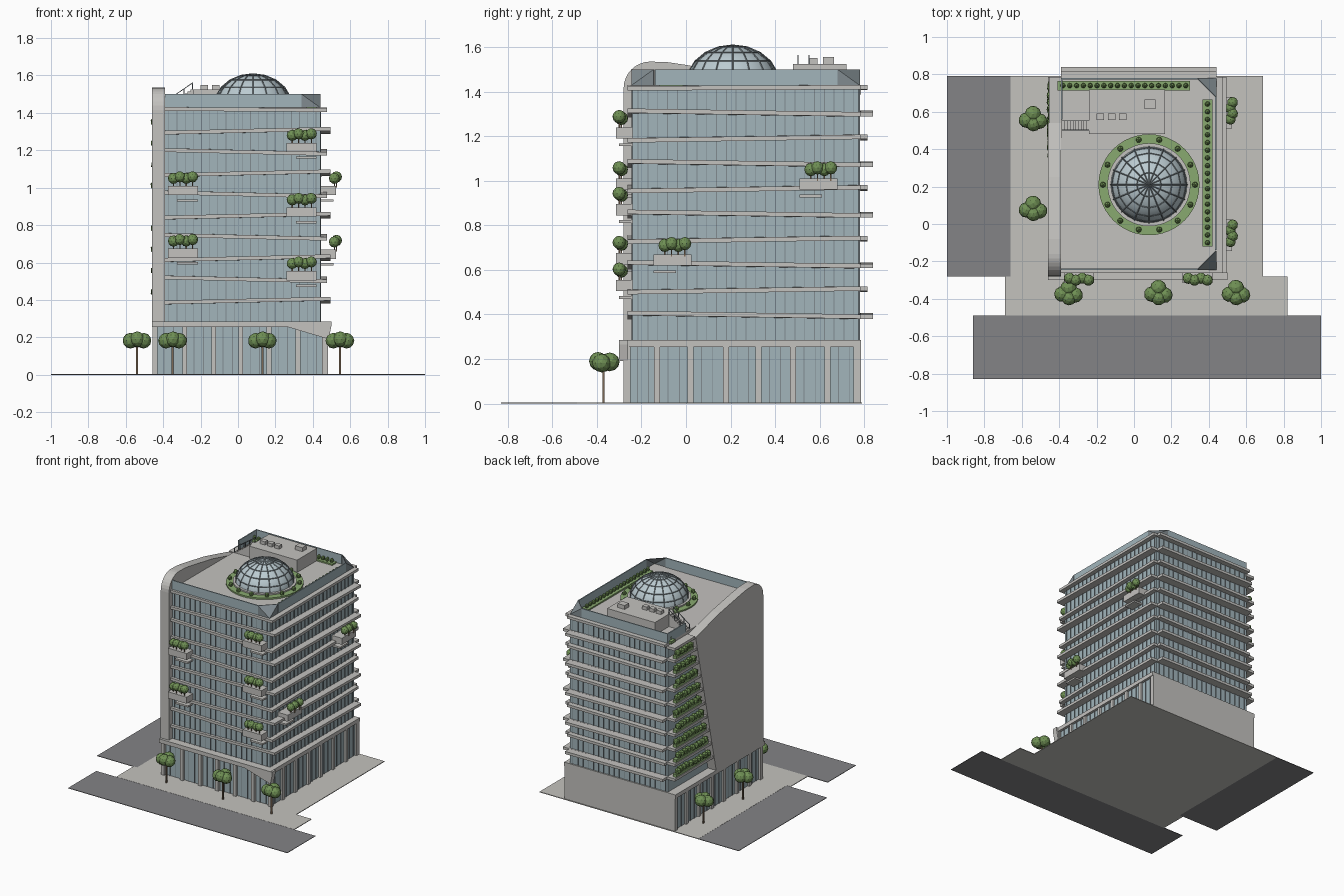
import bpy, bmesh, math, random
from mathutils import Matrix, Vector

if "Cube" in bpy.data.objects:
    bpy.data.objects.remove(bpy.data.objects["Cube"])
random.seed(4)

MATS = {}
COLS = dict(glass=(.36, .46, .50), glass_light=(.5, .6, .64), road=(.23, .23, .24), pave=(.55, .54, .51),
            leaf=(.16, .28, .09), hedge=(.25, .40, .16), trunk=(.2, .14, .09), frame=(.22, .26, .28),
            stone=(.55, .54, .52))


def finish(name, bm, col=None):
    bmesh.ops.recalc_face_normals(bm, faces=bm.faces)
    me = bpy.data.meshes.new(name)
    bm.to_mesh(me)
    bm.free()
    ob = bpy.data.objects.new(name, me)
    bpy.context.collection.objects.link(ob)
    if col:
        if col not in MATS:
            MATS[col] = bpy.data.materials.new(col)
            MATS[col].diffuse_color = (*COLS[col], 1)
        me.materials.append(MATS[col])
    return ob


def boxes(name, items, col=None):
    bm = bmesh.new()
    for x0, x1, y0, y1, z0, z1 in items:
        m = Matrix.Translation(((x0 + x1) / 2, (y0 + y1) / 2, (z0 + z1) / 2)) @ \
            Matrix.Diagonal((x1 - x0, y1 - y0, z1 - z0, 1))
        bmesh.ops.create_cube(bm, size=1, matrix=m)
    return finish(name, bm, col)


def prism(bm, pts, vec):
    f = bm.faces.new([bm.verts.new(p) for p in pts])
    r = bmesh.ops.extrude_face_region(bm, geom=[f])
    bmesh.ops.translate(bm, verts=[v for v in r['geom'] if isinstance(v, bmesh.types.BMVert)], vec=vec)


def blobs(name, items, col='leaf', sub=1):
    bm = bmesh.new()
    for x, y, z, r, rz in items:
        m = Matrix.Translation((x, y, z)) @ Matrix.Rotation(random.random() * 6, 4, 'Z') @ Matrix.Diagonal((r, r, rz, 1))
        bmesh.ops.create_icosphere(bm, subdivisions=sub, radius=1, matrix=m)
    return finish(name, bm, col)


# ground
boxes('pavement', [(-.69, .82, -.49, -.28, 0, .005), (-.66, .69, -.28, .79, 0, .005)], 'pave')
boxes('roads', [(-.86, 1, -.83, -.49, 0, .004), (-1, -.66, -.28, .79, 0, .004)], 'road')

# podium
boxes('podium_glass', [(-.44, .465, -.26, .77, .005, .26)], 'glass')
boxes('podium_back_wall', [(-.455, .48, .765, .785, .005, .28)], 'stone')
boxes('podium_cornice', [(-.46, .485, -.30, .785, .255, .285)], 'stone')
xs = [-.445, -.285, -.13, .015, .165, .32, .465]
ys = [-.268, -.13, .02, .18, .325, .48, .635, .765]
pil = [(x - .013, x + .013, -.28, -.25, .005, .26) for x in xs]
pil += [(a, b, y - .013, y + .013, .005, .26) for y in ys for a, b in ((.45, .48), (-.455, -.43))]
boxes('podium_pillars', pil, 'stone')
mull = [(x + d - .002, x + d + .002, -.264, -.25, .005, .255) for x in xs[:-1] for d in (.05, .1)]
mull += [(a, b, y + d - .002, y + d + .002, .005, .255) for y in ys[:-1] for d in (.05, .1)
         for a, b in ((.46, .469), (-.444, -.43))]
boxes('podium_mullions', mull, 'frame')
bm = bmesh.new()
prism(bm, [(.25, -.30, .26), (.5, -.30, .285), (.5, -.30, .265), (.485, -.30, .19)], (0, .04, 0))
finish('entrance_canopy', bm, 'stone')

# tower glass with mullions
boxes('tower_glass', [(-.39, .44, -.24, .775, .285, 1.42)], 'glass')
mull = []
for i in range(19):
    x = -.37 + i * .0437
    mull += [(x - .002, x + .002, a, b, .285, 1.42) for a, b in ((-.245, -.235), (.77, .78))]
for i in range(23):
    y = -.215 + i * .044
    mull.append((.435, .445, y - .002, y + .002, .285, 1.42))
boxes('tower_mullions', mull, 'frame')

# tilted floor ledges
STEP = .1135
floors = [.285 + STEP * k for k in range(1, 11)]
bm = bmesh.new()
for k, z in enumerate(floors):
    t = .010 if k % 2 else -.010
    if k == 9:
        t = .003
    xr, yb = (.475, .815) if k % 2 else (.495, .84)
    zz = z - .012
    prism(bm, [(-.39, -.262, zz + t), (xr, -.262, zz - t), (xr, .785, zz + t * .6), (-.39, .785, zz)], (0, 0, .02))
    prism(bm, [(-.39, .77, zz), (.44, .77, zz + t * .6), (.44, yb, zz + t * .6), (-.39, yb, zz)], (0, 0, .02))
finish('floor_ledges', bm, 'stone')

# left side wall with rounded top front corner and slanted rear edge
R = .12
prof = [(-.28, .28), (.29, .28), (.54, 1.40), (.25, 1.475), (0, 1.52), (-.08, 1.532)]
prof += [(-.28 + R - R * math.sin(a), 1.535 - R + R * math.cos(a)) for a in [i * math.pi / 16 for i in range(9)]]
bm = bmesh.new()
prism(bm, [(-.46, y, z) for y, z in prof], (.07, 0, 0))
finish('side_wall', bm, 'stone')

# planted terraces beside the slanted wall
ter, tubs, plants = [], [], []
for z in floors[:-1] + [1.40]:
    ye = .29 + .25 * (z - .28) / 1.12
    ter.append((-.455, -.385, ye, .785, z - .012, z + .008))
    if z < 1.39:
        tubs.append((-.45, -.42, ye + .03, .76, z + .008, z + .03))
        n = int((.74 - ye) / .04)
        plants += [(-.437 + random.uniform(-.008, .008), ye + .05 + i * .04, z + .045, .026, .026) for i in range(n)]
boxes('terrace_slabs', ter, 'stone')
boxes('terrace_planters', tubs, 'hedge')
blobs('terrace_plants', plants)

# roof parapet with folded corners
Z0, Z1, T = 1.428, 1.5, .008
boxes('parapet', [(-.39, .34, -.245, -.245 + T, Z0, Z1), (.44 - T, .44, -.14, .68, Z0, Z1),
                  (-.39, .34, .78 - T, .78, Z0, Z1), (-.39, -.39 + T, .56, .78, Z0, Z1)], 'glass')
bm = bmesh.new()
for yc, s in ((-.245, 1), (.78, -1)):
    a, b, c = (.34, yc, Z1), (.44, yc + s * .1, Z1), (.44, yc, Z0)
    for tri in ((a, b, c), (a, c, (.34, yc, Z0)), (b, (.44, yc + s * .1, Z0), c)):
        prism(bm, tri, (-.003, s * .003, 0))
finish('parapet_corners', bm, 'frame')

# dome with ribs and planted ring
C = Vector((.08, .21, 0))


def dome(name, seg, rings, r, h, col):
    bm = bmesh.new()
    bmesh.ops.create_uvsphere(bm, u_segments=seg, v_segments=rings, radius=1)
    bmesh.ops.delete(bm, geom=[v for v in bm.verts if v.co.z < -.01], context='VERTS')
    bmesh.ops.transform(bm, verts=bm.verts, matrix=Matrix.Translation((C.x, C.y, 1.435)) @ Matrix.Diagonal((r, r, h, 1)))
    return finish(name, bm, col)


d = dome('dome_glass', 32, 20, .205, .172, 'glass_light')
for p in d.data.polygons:
    p.use_smooth = True
ribs = dome('dome_ribs', 16, 10, .209, .174, 'frame')
w = ribs.modifiers.new('ribs', 'WIREFRAME')
w.thickness = .006


def ring(name, r0, r1, z0, z1, col):
    bm = bmesh.new()
    n = 48
    loops = []
    for r, z in ((r0, z0), (r1, z0), (r1, z1), (r0, z1)):
        loops.append([bm.verts.new((C.x + r * math.cos(i * math.tau / n), C.y + r * math.sin(i * math.tau / n), z))
                      for i in range(n)])
    for k in range(4):
        A, B = loops[k], loops[(k + 1) % 4]
        for i in range(n):
            bm.faces.new((A[i], A[(i + 1) % n], B[(i + 1) % n], B[i]))
    finish(name, bm, col)


ring('dome_curb', .19, .222, 1.42, 1.45, 'stone')
ring('dome_planter', .222, .27, 1.42, 1.44, 'hedge')
boxes('roof_planters', [(.365, .42, -.12, .665, 1.42, 1.44), (-.41, .3, .715, .765, 1.42, 1.44)], 'hedge')
sh = [(C.x + .246 * math.cos(a), C.y + .246 * math.sin(a), 1.453, .017, .02) for a in
      [i * math.tau / 14 for i in range(14)]]
sh += [(.393, -.1 + i * .0412, 1.453, .015, .02) for i in range(19)]
sh += [(-.38 + i * .0365, .74, 1.453, .015, .02) for i in range(19)]
blobs('roof_shrubs', sh)

# plant room, vents, stairs and handrail
boxes('plant_room', [(-.24, .165, .48, .72, 1.42, 1.525)], 'stone')
boxes('roof_vents', [(x, x + .04, .555, .59, 1.525, 1.55) for x in (-.2, -.14, -.08)] +
      [(.055, .115, .615, .665, 1.525, 1.555)], 'stone')
boxes('roof_stairs', [(-.385 + i * .0145, -.24, .5, .55, 1.42 + i * .0105, 1.4305 + i * .0105) for i in range(10)], 'stone')
bm = bmesh.new()
for y in (.5, .55):
    prism(bm, [(-.385, y, 1.465), (-.24, y, 1.565), (-.24, y, 1.56), (-.385, y, 1.46)], (0, .004, 0))
    for i in range(4):
        x, z = -.383 + i * .046, 1.425 + i * .032
        prism(bm, [(x, y, z), (x + .004, y, z), (x + .004, y, z + .04), (x, y, z + .04)], (0, .004, 0))
finish('stair_handrail', bm, 'frame')

# balcony planters with small trees
tub, trunks, crowns = [], [], []
for x0, z in ((-.375, .96), (-.375, .625), (.26, 1.19), (.26, .845), (.26, .505)):
    tub += [(x0, x0 + .16, -.315, -.24, z, z + .05), (x0 + .05, x0 + .16, -.30, -.24, z - .035, z - .022)]
    for i in range(4):
        x, y = x0 + .03 + i * .034, -.29 - .01 * (i % 2)
        trunks.append((x - .003, x + .003, y - .003, y + .003, z + .04, z + .09))
        crowns.append((x, y, z + .09 + .008 * (i % 2), .03, .03))
for y0, z in ((.51, .96), (-.145, .62)):
    tub += [(.44, .525, y0, y0 + .17, z, z + .05), (.44, .51, y0, y0 + .1, z - .035, z - .022)]
    for i in range(4):
        y, x = y0 + .05 + i * .03, .515 + .012 * (i % 2)
        trunks.append((x - .003, x + .003, y - .003, y + .003, z + .04, z + .09))
        crowns.append((x, y, z + .09 + .008 * (i % 2), .029, .03))
boxes('balcony_planters', tub, 'stone')
blobs('balcony_trees', crowns, sub=2)

# street trees
lobes = []
for x, y in ((-.54, .56), (-.54, .08), (-.35, -.37), (.13, -.37), (.545, -.37)):
    trunks.append((x - .005, x + .005, y - .005, y + .005, .005, .17))
    for dx, dy, dz, r in ((-.035, -.005, 0, .042), (.035, -.01, 0, .042), (0, .028, .005, .044), (.002, -.025, .008, .04)):
        lobes.append((x + dx, y + dy, .182 + dz, r, .042))
blobs('street_trees', lobes, sub=2)
boxes('tree_trunks', trunks, 'trunk')

for m in bpy.data.materials:
    if m.users and not m.is_grease_pencil:
        m.use_nodes = True
        m.node_tree.nodes["Principled BSDF"].inputs["Base Color"].default_value = m.diffuse_color
